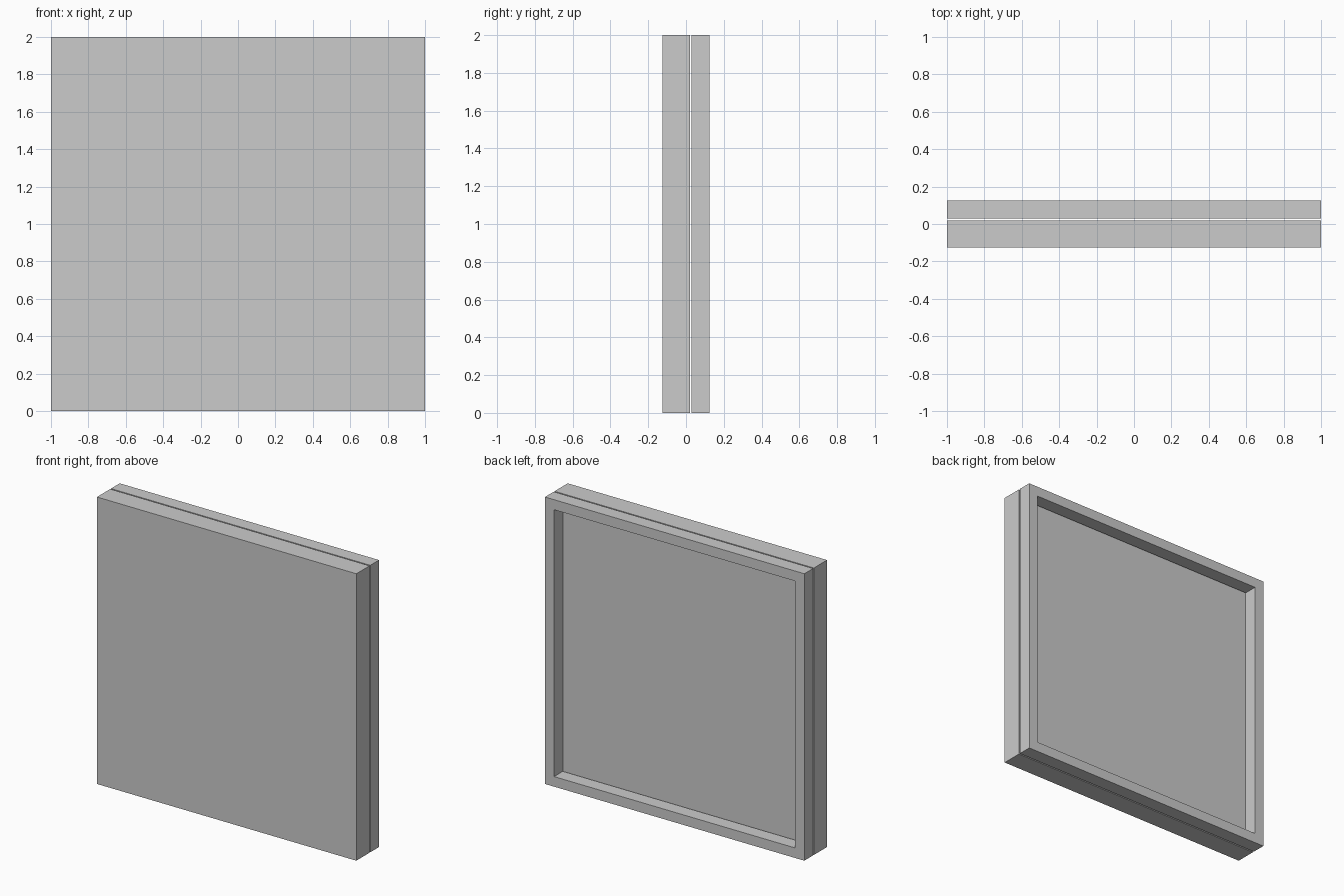
import bpy, bmesh

if "Cube" in bpy.data.objects:
    bpy.data.objects.remove(bpy.data.objects["Cube"])

HALF = 1.0      # half width, also half height
RIM = 0.07      # width of the rear frame border


def make_object(name, bm):
    bmesh.ops.recalc_face_normals(bm, faces=bm.faces)
    mesh = bpy.data.meshes.new(name)
    bm.to_mesh(mesh)
    bm.free()
    obj = bpy.data.objects.new(name, mesh)
    bpy.context.collection.objects.link(obj)
    return obj


def square_loop(bm, half, y):
    corners = [(-1, -1), (1, -1), (1, 1), (-1, 1)]
    return [bm.verts.new((sx * half, y, HALF + sz * half)) for sx, sz in corners]


def bridge(bm, a, b):
    for i in range(4):
        j = (i + 1) % 4
        bm.faces.new((a[i], a[j], b[j], b[i]))


# Solid front panel
bm = bmesh.new()
front = square_loop(bm, HALF, -0.125)
back = square_loop(bm, HALF, 0.02)
bridge(bm, front, back)
bm.faces.new(front)
bm.faces.new(back)
make_object("front_panel", bm)

# Open rear frame, set off from the panel by a narrow gap
bm = bmesh.new()
loops = [square_loop(bm, HALF, 0.029), square_loop(bm, HALF, 0.125),
         square_loop(bm, HALF - RIM, 0.125), square_loop(bm, HALF - RIM, 0.029)]
for i in range(4):
    bridge(bm, loops[i], loops[(i + 1) % 4])
make_object("rear_frame", bm)
